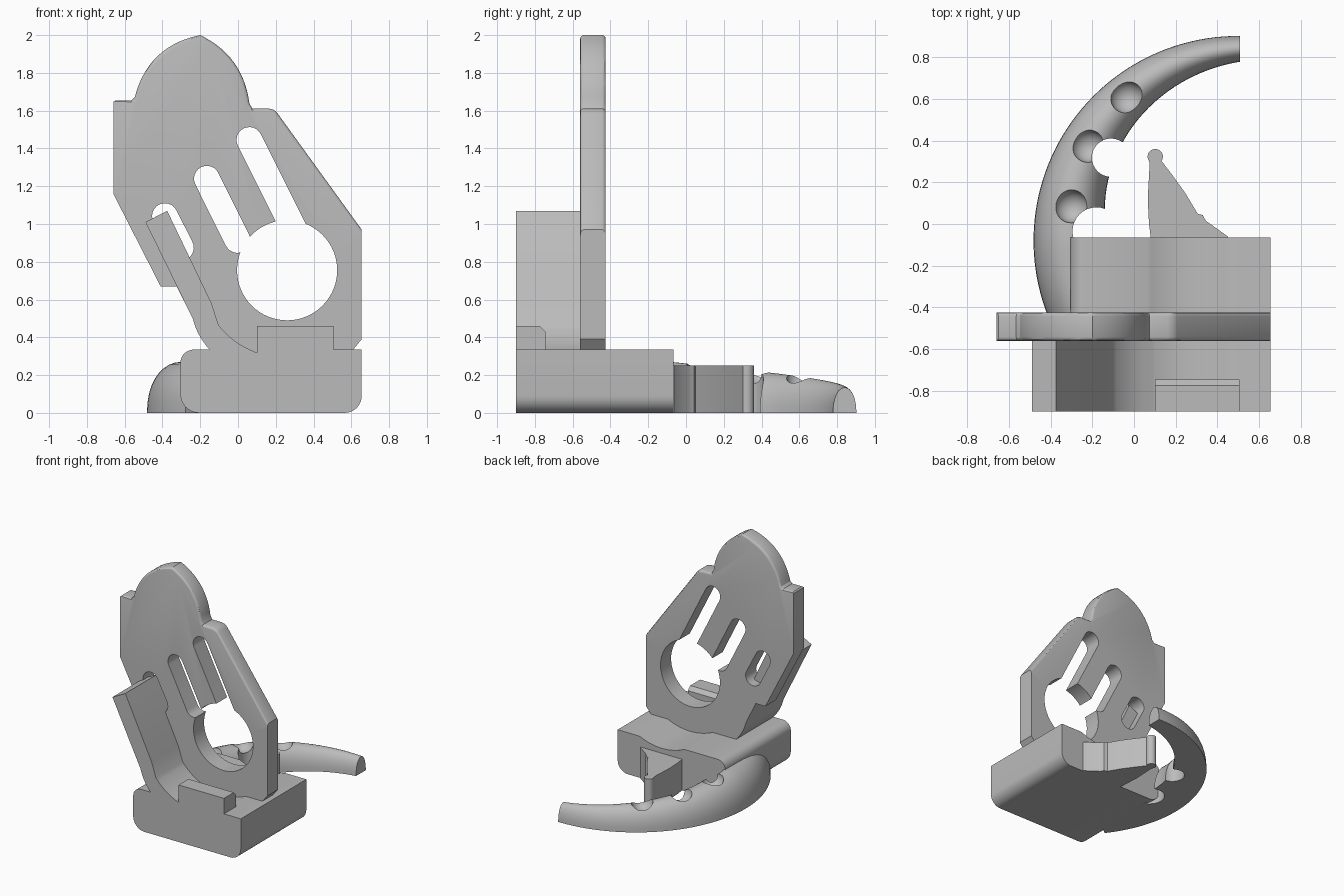
import bpy, bmesh, math
from mathutils import Vector

if "Cube" in bpy.data.objects:
    bpy.data.objects.remove(bpy.data.objects["Cube"])

grey = bpy.data.materials.new("plain grey")
grey.diffuse_color = (0.5, 0.5, 0.5, 1)
grey.use_nodes = True
grey.node_tree.nodes["Principled BSDF"].inputs["Base Color"].default_value = grey.diffuse_color


def finish(name, bm, angle=30):
    bmesh.ops.recalc_face_normals(bm, faces=bm.faces)
    me = bpy.data.meshes.new(name)
    bm.to_mesh(me)
    bm.free()
    ob = bpy.data.objects.new(name, me)
    bpy.context.collection.objects.link(ob)
    me.materials.append(grey)
    shade(ob, angle)
    return ob


def shade(ob, angle=30):
    bpy.ops.object.select_all(action='DESELECT')
    ob.select_set(True)
    bpy.context.view_layer.objects.active = ob
    bpy.ops.object.shade_smooth_by_angle(angle=math.radians(angle))


def prism(name, pts, lo, hi, axis='y', round_edges=None):
    """Extrude a 2D profile along an axis."""
    place = {'x': lambda a, b, t: (t, a, b), 'y': lambda a, b, t: (a, t, b),
             'z': lambda a, b, t: (a, b, t)}[axis]
    bm = bmesh.new()
    f = bm.faces.new([bm.verts.new(place(a, b, lo)) for a, b in pts])
    r = bmesh.ops.extrude_face_region(bm, geom=[f])
    shift = Vector(place(0, 0, hi - lo))
    bmesh.ops.translate(bm, vec=shift, verts=[v for v in r['geom'] if isinstance(v, bmesh.types.BMVert)])
    if round_edges:
        edges = [e for e in bm.edges if round_edges(e)]
        bmesh.ops.bevel(bm, geom=edges, offset=0.018, segments=3, profile=0.5, affect='EDGES')
    return finish(name, bm)


def arc(cx, cy, r, a0, a1, n=12):
    return [(cx + r * math.cos(math.radians(a0 + (a1 - a0) * i / n)),
             cy + r * math.sin(math.radians(a0 + (a1 - a0) * i / n))) for i in range(n + 1)]


def bow(p, q, bulge, n=12):
    """Curve from p to q, swelling to the left of travel by bulge."""
    p, q = Vector(p), Vector(q)
    d = q - p
    side = Vector((-d.y, d.x)).normalized() * bulge
    return [tuple(p + d * (i / n) + side * (4 * i / n * (1 - i / n))) for i in range(n + 1)]


def slot(p, q, r):
    a = math.degrees(math.atan2(q[1] - p[1], q[0] - p[0]))
    return arc(*p, r, a + 90, a + 270) + arc(*q, r, a - 90, a + 90)


def cut(ob, cutters):
    for c in cutters:
        c.hide_render = True
        m = ob.modifiers.new("cut", 'BOOLEAN')
        m.operation, m.solver, m.object = 'DIFFERENCE', 'EXACT', c
        bpy.ops.object.select_all(action='DESELECT')
        bpy.context.view_layer.objects.active = ob
        ob.select_set(True)
        bpy.ops.object.modifier_apply(modifier=m.name)
        bpy.data.objects.remove(c)
    shade(ob)


# base block with rounded corners and a shallow round trough on top
HX, HZ = 0.26, 0.755
dip = arc(HX, HZ, 0.465, -64.6, -115.4, 16)
prism("base", arc(-0.205, 0.1, 0.1, 270, 180, 8) + arc(-0.235, 0.265, 0.07, 180, 90, 8)
      + dip[::-1] + [(0.655, 0.335)] + arc(0.565, 0.09, 0.09, 0, -90, 8), -0.9, -0.065)

# slanted arm that flows down into the trough
outer = bow((-0.24, 0.5), (-0.15, 0.335), -0.012, 8)
inner = [(0.1, 0.318)] + arc(HX, HZ, 0.465, 245, 215, 8)[1:-1] + [(-0.14, 0.58)]
prism("arm", [(-0.49, 1.01)] + outer + [(-0.1, 0.25), (0.1, 0.25)] + inner + [(-0.375, 1.07)],
      -0.9, -0.5)

# front stop
prism("front_stop", [(-0.9, 0.25), (-0.9, 0.46), (-0.775, 0.46), (-0.745, 0.43), (-0.745, 0.25)],
      0.1, 0.505, 'x')

# upright plate with pointed arch and softened upper rim
plate_pts = ([(-0.66, 1.16), (-0.66, 1.645), (-0.65, 1.655), (-0.565, 1.655)]
             + bow((-0.547, 1.67), (-0.2, 2.0), 0.075, 14)
             + bow((-0.2, 2.0), (0.06, 1.64), 0.06, 14)[1:]
             + [(0.075, 1.612), (0.16, 1.612), (0.19, 1.604), (0.21, 1.585), (0.655, 0.97),
                (0.655, 0.39), (0.61, 0.335)] + dip
             + outer[::-1] + [(-0.325, 0.67), (-0.41, 0.67)])


def upper_rim(e):
    a, b = e.verts
    return abs(a.co.y - b.co.y) < 1e-4 and min(a.co.z, b.co.z) > 0.95 and max(a.co.z, b.co.z) > 1.58 \
        and max(a.co.x, b.co.x) > -0.6


plate = prism("slotted_plate", plate_pts, -0.56, -0.425, round_edges=upper_rim)
cutters = [prism("hole_cutter", arc(HX, HZ, 0.265, 0, 360, 64)[:-1], -0.7, -0.3)]
for p, q in [((-0.387, 1.042), (-0.302, 0.875)), ((-0.165, 1.24), (-0.003, 0.915)),
             ((0.06, 1.445), (0.305, 0.955))]:
    cutters.append(prism("slot_cutter", slot(p, q, 0.068), -0.7, -0.3))
cut(plate, cutters)

# pointed tooth behind the base
prism("rear_tooth", [(0.085, -0.1), (0.072, 0.0), (0.066, 0.12), (0.075, 0.29)]
      + arc(0.102, 0.323, 0.037, 215, -35, 14)
      + [(0.18, 0.24), (0.245, 0.15), (0.305, 0.05), (0.33, 0.042), (0.345, 0.015),
         (0.45, -0.06), (0.45, -0.1)], 0, 0.25, 'z')

# curved tail: domed cross-section swept round an arc, widening to the root
bm = bmesh.new()
rings = []
for i in range(57):
    a = 89.5 + 128 * i / 56
    k = min(a, 180) - 90
    w, h = 0.125 + 0.0026 * k, 0.135 + 0.0015 * k
    ring = []
    for j in range(19):
        t = math.pi * j / 18
        rad = 0.982 - w / 2 + w / 2 * math.cos(t)
        ring.append(bm.verts.new((0.5 + rad * math.cos(math.radians(a)),
                                  -0.08 + rad * math.sin(math.radians(a)), h * math.sin(t) ** 0.9 if 0 < j < 18 else 0)))
    rings.append(ring)
for r0, r1 in zip(rings, rings[1:]):
    for j in range(19):
        bm.faces.new((r0[j], r0[(j + 1) % 19], r1[(j + 1) % 19], r1[j]))
bm.faces.new(rings[0])
bm.faces.new(rings[-1])
tail = finish("curved_tail", bm)

# round bites on the inner edge, and dimples along the top
cutters = [prism("bite_cutter", arc(x, y, r, 0, 360, 32)[:-1], -0.1, 0.5, 'z')
           for x, y, r in [(-0.11, 0.318, 0.092), (-0.18, -0.035, 0.115)]]
for x, y, z in [(-0.3, 0.085, 0.255), (-0.22, 0.375, 0.23), (-0.035, 0.61, 0.2)]:
    bm = bmesh.new()
    bmesh.ops.create_uvsphere(bm, u_segments=28, v_segments=16, radius=0.08)
    bmesh.ops.translate(bm, vec=(x, y, z), verts=bm.verts)
    cutters.append(finish("dimple_cutter", bm))
cut(tail, cutters)
